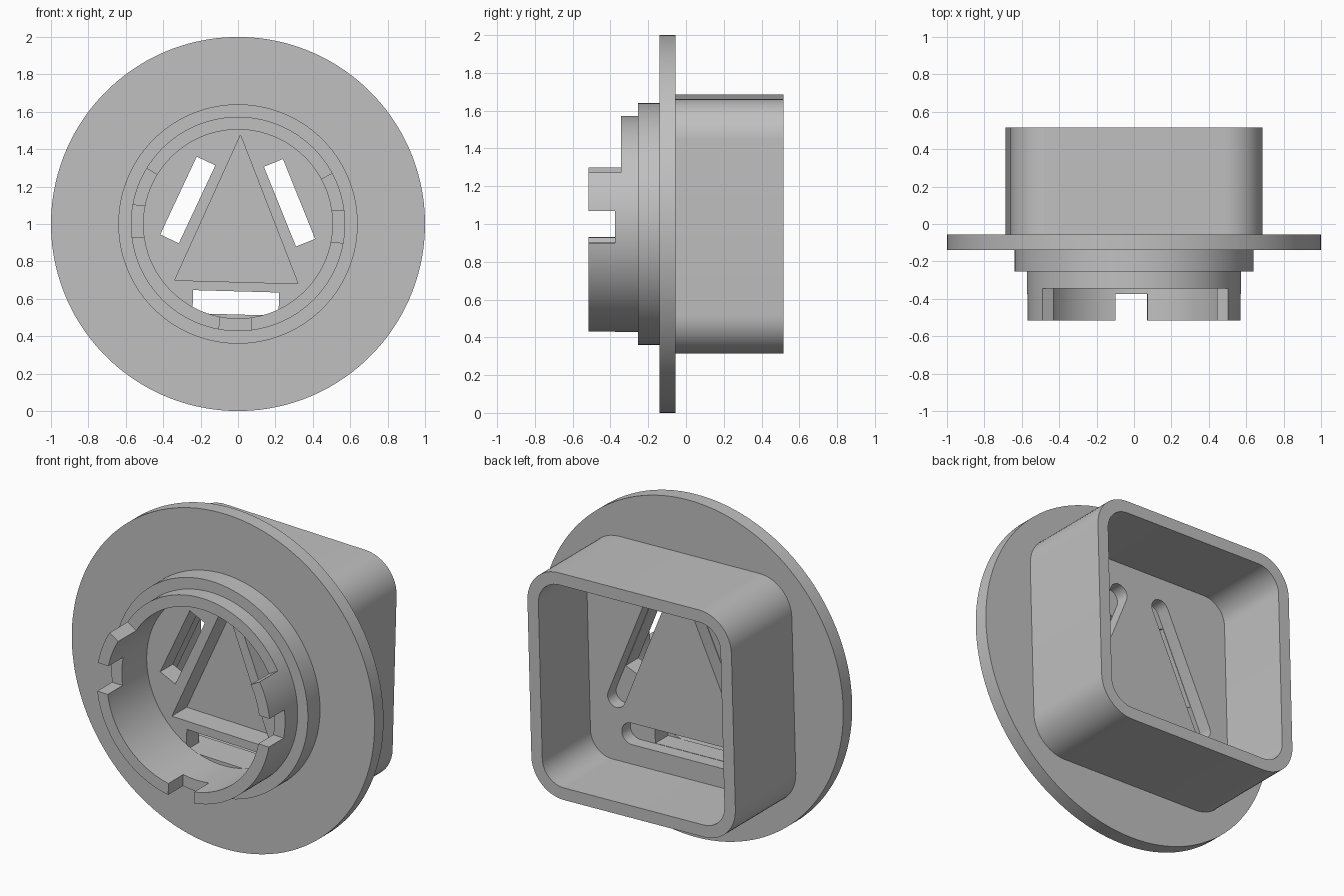
import bpy, bmesh
from math import sin, cos, radians, pi

if "Cube" in bpy.data.objects:
    bpy.data.objects.remove(bpy.data.objects["Cube"], do_unlink=True)

TILT = radians(-1.6)   # whole fitting is turned slightly about its axis
FRONT, FLOOR = -0.14, 0.06

grey = bpy.data.materials.new("plain_grey")
grey.use_nodes = True
grey.diffuse_color = (0.53, 0.53, 0.53, 1)
grey.node_tree.nodes["Principled BSDF"].inputs["Base Color"].default_value = grey.diffuse_color


def turn(pts, angle, cx=0, cz=0):
    c, s = cos(angle), sin(angle)
    return [(cx + x * c - z * s, cz + x * s + z * c) for x, z in pts]


def arc(r, a0, a1, n, cx=0, cz=0):
    return [(cx + r * cos(a0 + (a1 - a0) * i / n), cz + r * sin(a0 + (a1 - a0) * i / n))
            for i in range(n + 1)]


def disc(r):
    return arc(r, 0, 2 * pi, 128)[:-1]


def rect(hx, hz):
    return [(-hx, -hz), (hx, -hz), (hx, hz), (-hx, hz)]


def rounded_square(h, r):
    k = h - r
    pts = []
    for i, (sx, sz) in enumerate([(1, 1), (-1, 1), (-1, -1), (1, -1)]):
        pts += arc(r, i * pi / 2, (i + 1) * pi / 2, 12, sx * k, sz * k)
    return pts


def capsule(half, r):
    return arc(r, -pi / 2, pi / 2, 12, half) + arc(r, pi / 2, 3 * pi / 2, 12, -half)


def prism(name, pts, y0, y1):
    """Extrude an x/z outline along y, around the axis at z = 1."""
    bm = bmesh.new()
    verts = [bm.verts.new((x, y0, z + 1)) for x, z in turn(pts, TILT)]
    face = bm.faces.new(verts)
    new = bmesh.ops.extrude_face_region(bm, geom=[face])["geom"]
    bmesh.ops.translate(bm, vec=(0, y1 - y0, 0),
                        verts=[v for v in new if isinstance(v, bmesh.types.BMVert)])
    bmesh.ops.recalc_face_normals(bm, faces=bm.faces)
    mesh = bpy.data.meshes.new(name)
    bm.to_mesh(mesh)
    bm.free()
    mesh.materials.append(grey)
    ob = bpy.data.objects.new(name, mesh)
    bpy.context.collection.objects.link(ob)
    return ob


def combine(body, tools, operation):
    """Apply booleans one by one and discard the tools."""
    for tool in tools:
        mod = body.modifiers.new("bool", "BOOLEAN")
        mod.operation, mod.solver, mod.object = operation, "EXACT", tool
        bpy.context.view_layer.update()
        graph = bpy.context.evaluated_depsgraph_get()
        mesh = bpy.data.meshes.new_from_object(body.evaluated_get(graph))
        body.modifiers.clear()
        body.data = mesh
        bpy.data.objects.remove(tool, do_unlink=True)


# Flange with the square housing behind it
base = prism("flange_and_housing", disc(1.0), FRONT, -0.055)
combine(base, [prism("housing", rounded_square(0.674, 0.21), -0.10, 0.515)], "UNION")

# Housing cavity, triangular recess, and slots that widen towards the back
cutters = [
    prism("cavity", rounded_square(0.602, 0.14), FLOOR, 0.7),
    prism("triangle", [(-0.33, -0.31), (0.33, -0.31), (0, 0.475)], -0.3, 0.0),
    prism("low_slot", turn(rect(0.23, 0.062), 0, 0, -0.422), -0.3, 0.03),
    prism("low_groove", turn(capsule(0.33, 0.064), 0, 0, -0.422), -0.02, 0.2),
]
for side in (-1, 1):
    lean = radians(-66.5 * side)
    cutters += [
        prism("side_slot", turn(rect(0.23, 0.055), lean, side * 0.272, 0.121), -0.3, 0.03),
        prism("side_groove", turn(capsule(0.35, 0.058), lean, side * 0.285, 0.09), -0.02, 0.2),
    ]
combine(base, cutters, "DIFFERENCE")

# Stepped collar on the front of the flange
collar = prism("collar", disc(0.64), FRONT, -0.255)
combine(collar, [prism("inner_collar", disc(0.573), -0.515, -0.2)], "UNION")
wedge = [(0, 0)] + arc(0.9, radians(30), radians(150), 24)
combine(collar, [
    prism("bore", disc(0.505), -0.7, 0.1),
    prism("top_gap", wedge, -0.7, -0.345),
    prism("side_notches", rect(0.8, 0.085), -0.7, -0.375),
    prism("low_notch", turn(rect(0.085, 0.3), 0, 0, -0.55), -0.7, -0.375),
], "DIFFERENCE")

# Smooth round walls, crisp edges
bpy.ops.object.select_all(action="DESELECT")
for ob in (base, collar):
    ob.select_set(True)
bpy.context.view_layer.objects.active = base
bpy.ops.object.shade_smooth_by_angle(angle=radians(30))
